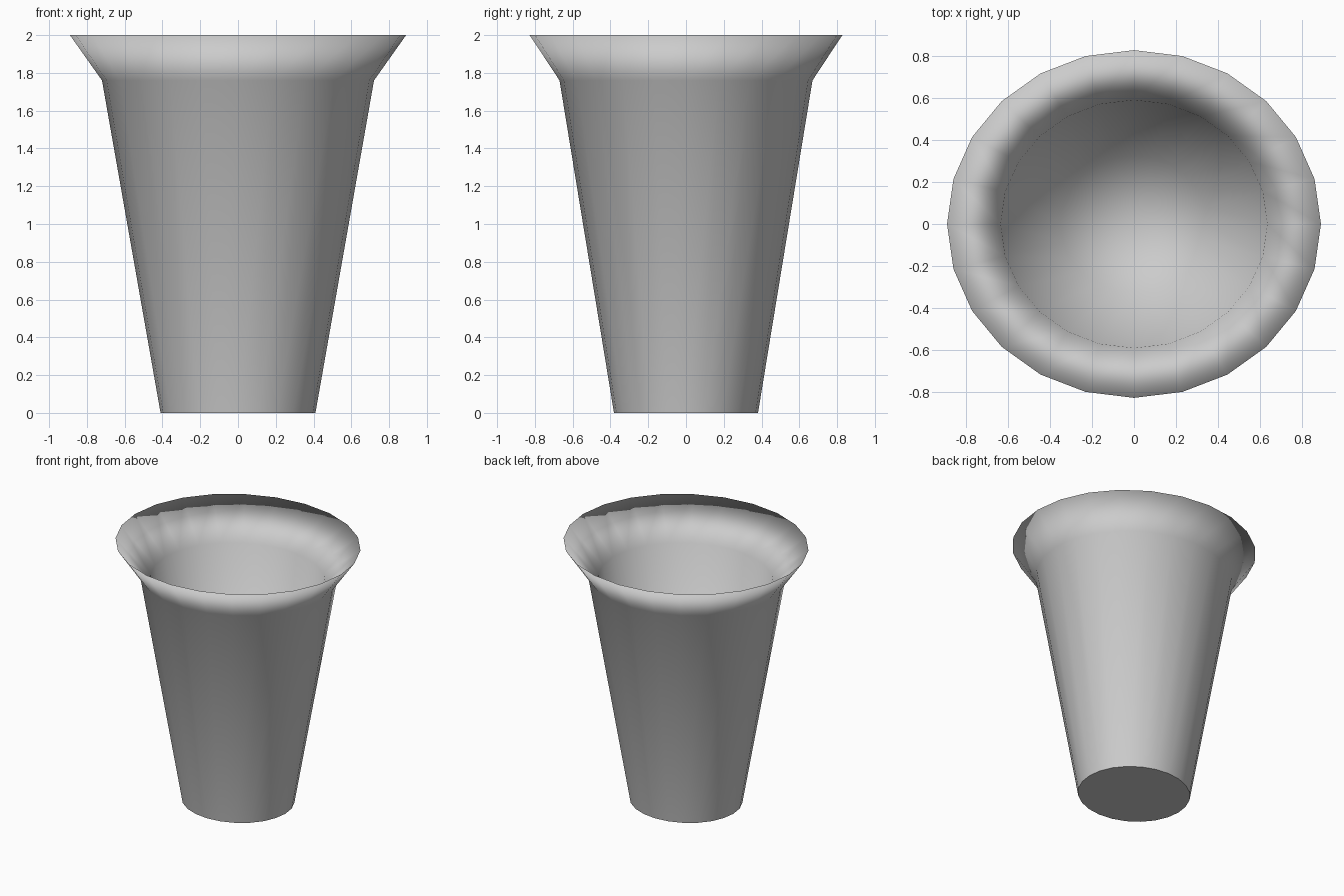
import bpy, bmesh, math

if "Cube" in bpy.data.objects:
    bpy.data.objects.remove(bpy.data.objects["Cube"])

SIDES = 24
SQUASH = 0.93  # depth relative to width

# Radius and height, from the outer foot over the rim and down the inside
PROFILE = [(0.41, 0.0), (0.72, 1.76), (0.89, 2.0), (0.635, 1.73), (0.35, 0.08)]

grey = bpy.data.materials.new("light_grey")
grey.diffuse_color = (0.6, 0.6, 0.6, 1)
grey.use_nodes = True
grey.node_tree.nodes["Principled BSDF"].inputs["Base Color"].default_value = grey.diffuse_color

bm = bmesh.new()


def ring(radius, z):
    return [bm.verts.new((radius * math.cos(2 * math.pi * i / SIDES),
                          SQUASH * radius * math.sin(2 * math.pi * i / SIDES), z))
            for i in range(SIDES)]


# Walls and flared rim
rings = [ring(r, z) for r, z in PROFILE]
for low, high in zip(rings, rings[1:]):
    for i in range(SIDES):
        j = (i + 1) % SIDES
        bm.faces.new((low[i], low[j], high[j], high[i]))

# Flat underside and fan-shaped inner floor
bottom = bm.faces.new(rings[0][::-1])
centre = bm.verts.new((0, 0, PROFILE[-1][1]))
for i in range(SIDES):
    bm.faces.new((rings[-1][i], rings[-1][(i + 1) % SIDES], centre))

# Smooth all over, with a crisp edge around the foot
for face in bm.faces:
    face.smooth = True
bottom.smooth = False
for edge in bottom.edges:
    edge.smooth = False

mesh = bpy.data.meshes.new("flared_cup")
bm.to_mesh(mesh)
bm.free()
mesh.materials.append(grey)
cup = bpy.data.objects.new("flared_cup", mesh)
bpy.context.collection.objects.link(cup)
